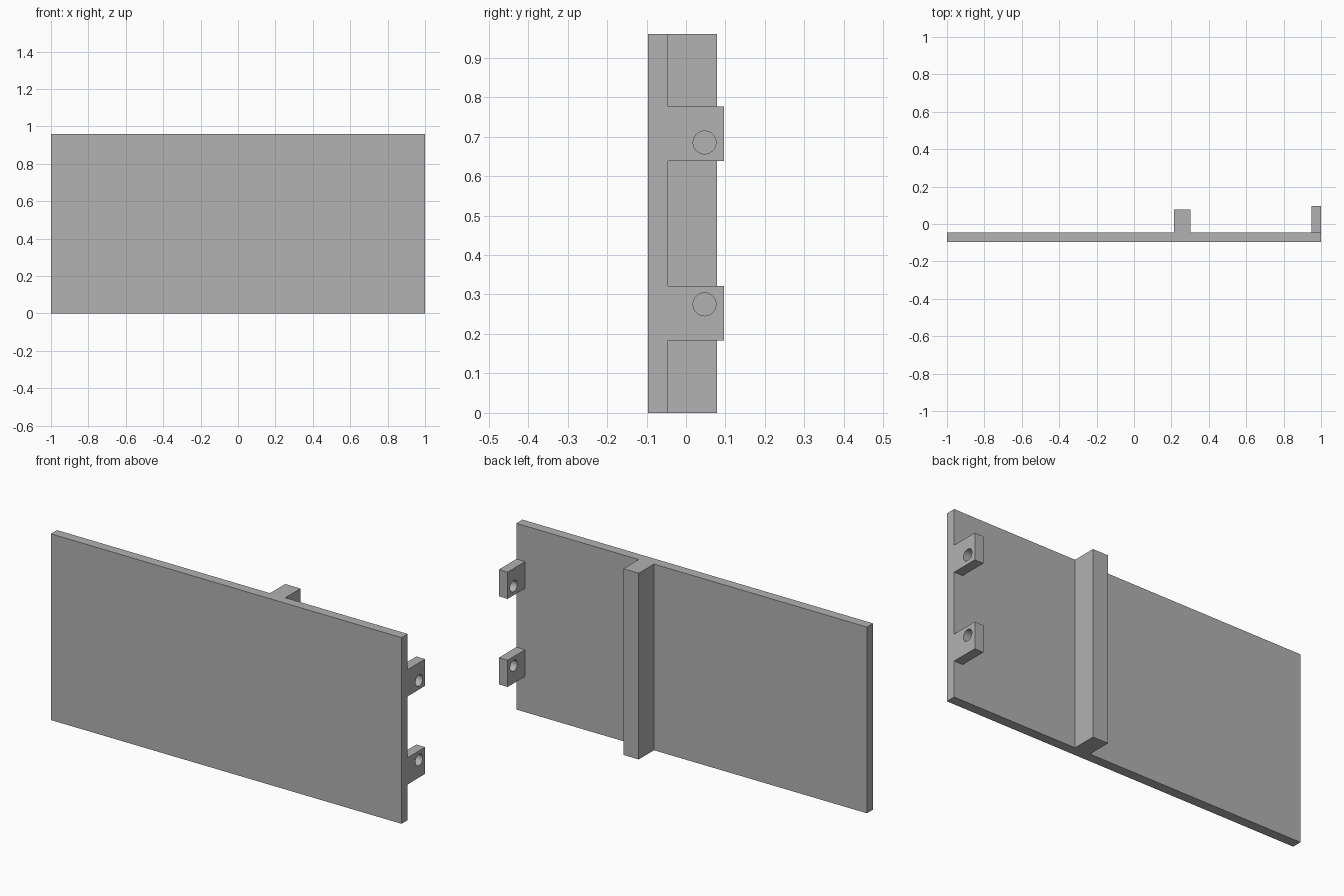
import bpy
import math

if "Cube" in bpy.data.objects:
    bpy.data.objects.remove(bpy.data.objects["Cube"], do_unlink=True)

HEIGHT = 0.96
FRONT, BACK = -0.096, -0.046      # panel faces in y

grey = bpy.data.materials.new("plain grey")
grey.use_nodes = True
colour = (0.445, 0.445, 0.445, 1)
grey.diffuse_color = colour
grey.node_tree.nodes["Principled BSDF"].inputs["Base Color"].default_value = colour


def box(name, low, high):
    """Axis-aligned box between two corners."""
    bpy.ops.mesh.primitive_cube_add(size=1, location=[(a + b) / 2 for a, b in zip(low, high)])
    obj = bpy.context.object
    obj.name = name
    obj.scale = [b - a for a, b in zip(low, high)]
    bpy.ops.object.transform_apply(location=True, rotation=True, scale=True)
    obj.data.materials.append(grey)
    return obj


def bore(obj, y, z, radius):
    """Drill a round hole through the part along x."""
    bpy.ops.mesh.primitive_cylinder_add(vertices=48, radius=radius, depth=0.3,
                                        location=(0.975, y, z), rotation=(0, math.pi / 2, 0))
    cutter = bpy.context.object
    cutter.hide_render = True
    cutter.data.materials.append(grey)
    mod = obj.modifiers.new("hole", "BOOLEAN")
    mod.operation = "DIFFERENCE"
    mod.solver = "EXACT"
    mod.object = cutter
    bpy.ops.object.select_all(action="DESELECT")
    obj.select_set(True)
    bpy.context.view_layer.objects.active = obj
    bpy.ops.object.modifier_apply(modifier=mod.name)
    bpy.data.objects.remove(cutter, do_unlink=True)
    bpy.ops.object.shade_smooth_by_angle(angle=math.radians(30))


# Flat panel and the full-height rib on its back
box("panel", (-1, FRONT, 0), (1, BACK, HEIGHT))
box("back_rib", (0.215, BACK, 0), (0.302, 0.078, HEIGHT))

# Two drilled hinge lugs, mirrored about mid-height
for name, flip in (("lower_lug", False), ("upper_lug", True)):
    bottom, top, hole = 0.184, 0.322, 0.275
    if flip:
        bottom, top, hole = HEIGHT - top, HEIGHT - bottom, HEIGHT - hole
    lug = box(name, (0.95, BACK, bottom), (1, 0.096, top))
    bore(lug, 0.047, hole, 0.029)
